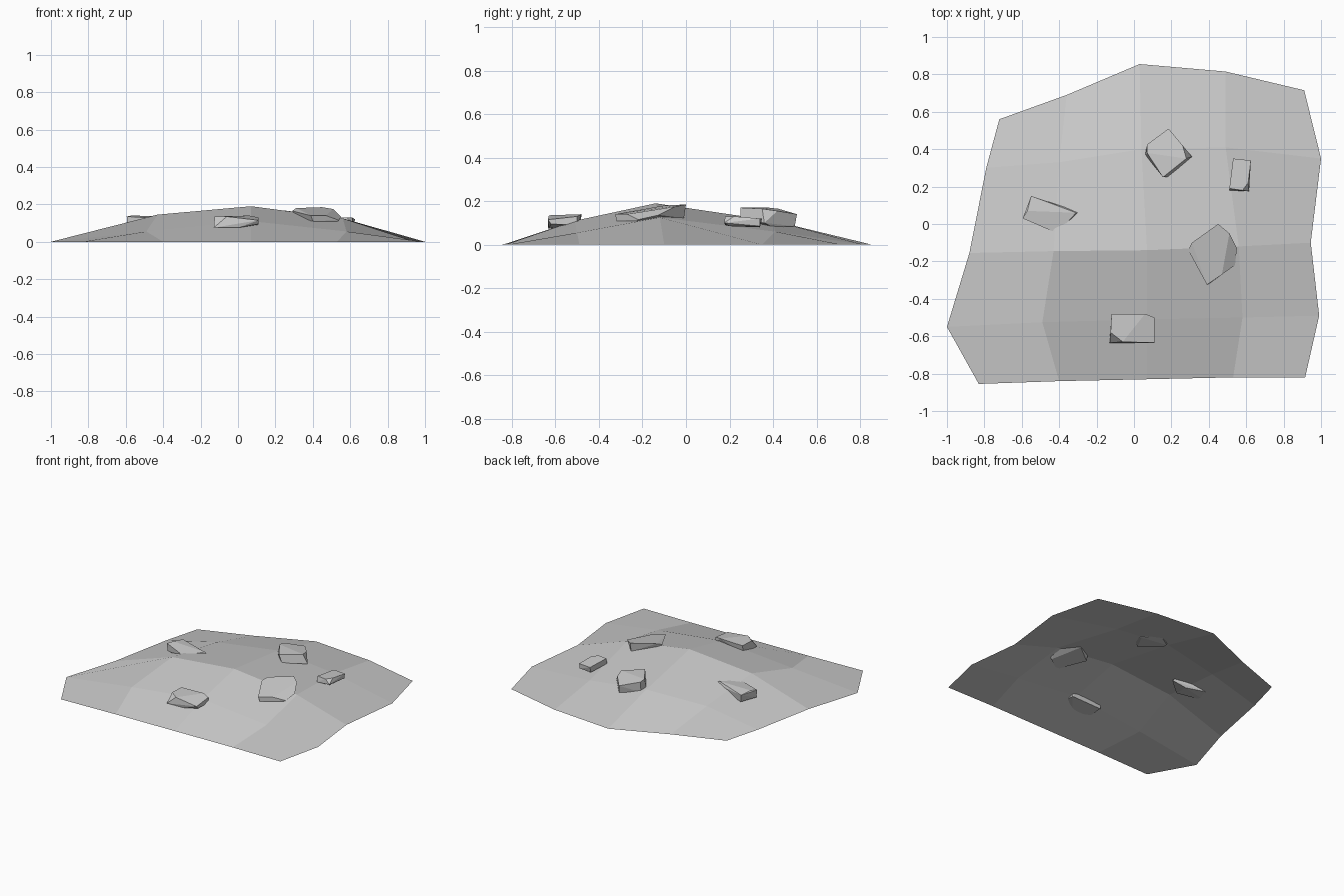
import bpy
import bmesh
from mathutils import Vector

SCALE = 0.01  # all outlines below are written in hundredths of a unit

default_cube = bpy.data.objects.get("Cube")
if default_cube:
    bpy.data.objects.remove(default_cube, do_unlink=True)


def make_material(name, colour):
    material = bpy.data.materials.new(name)
    material.use_nodes = True
    material.diffuse_color = colour
    shader = material.node_tree.nodes["Principled BSDF"]
    shader.inputs["Base Color"].default_value = colour
    return material


def add_object(name, bm, material):
    mesh = bpy.data.meshes.new(name)
    bm.to_mesh(mesh)
    bm.free()
    mesh.materials.append(material)
    result = bpy.data.objects.new(name, mesh)
    bpy.context.collection.objects.link(result)
    return result


def make_ground(name, rows, material):
    """Skin a grid of points with flat quads, normals up."""
    bm = bmesh.new()
    grid = [[bm.verts.new(Vector(point) * SCALE) for point in row] for row in rows]
    for front, back in zip(grid, grid[1:]):
        for i in range(len(front) - 1):
            bm.faces.new((front[i], front[i + 1], back[i + 1], back[i]))
    return add_object(name, bm, material)


def make_rock(name, top, base, material):
    """Chiselled stone: convex hull of a top outline and a base outline."""
    bm = bmesh.new()
    for point in top + base:
        bm.verts.new(Vector(point) * SCALE)
    hull = bmesh.ops.convex_hull(bm, input=bm.verts)
    loose = [v for v in bm.verts if not v.link_faces]
    bmesh.ops.delete(bm, geom=loose, context="VERTS")
    # merge nearly coplanar triangles into broad facets
    bmesh.ops.dissolve_limit(bm, angle_limit=0.09, verts=bm.verts, edges=bm.edges)
    bmesh.ops.recalc_face_normals(bm, faces=bm.faces)
    return add_object(name, bm, material)


stone = make_material("stone grey", (0.6, 0.6, 0.6, 1))

# Low mound, front edge to back edge
make_ground("ground_mound", [
    [(-83, -85.5, 0), (-40, -84, 0), (7, -83, 0), (53, -82, 0), (91.5, -82, 0)],
    [(-100, -55, 0), (-49, -52.5, 5.5), (7, -51, 11), (58, -50, 5.5), (99, -49, 0)],
    [(-88, -15.5, 0), (-43, -14.5, 14.5), (7, -14, 19), (56, -12, 12.5), (94.5, -10, 0)],
    [(-79, 30, 0), (-40, 33, 8), (4, 40, 11), (49, 41, 6), (100, 35, 0)],
    [(-72, 56, 0), (-36, 69, 0), (3, 85.5, 0), (49, 81.5, 0), (91, 71.5, 0)],
], stone)

# Stones half buried in the mound
make_rock("front_rock",
          [(-12, -48, 13.5), (6, -48, 14), (11, -50, 13), (11, -63.5, 11.5),
           (-6, -63, 13.5), (-12.5, -58, 13.5)],
          [(-13, -63.5, 7.5), (0, -63, 7.5), (11, -62, 9.5), (11, -50, 9),
           (-12, -49, 7.5)], stone)

make_rock("centre_rock",
          [(45, 0, 18.5), (31, -10, 18), (29, -14, 16.5), (39, -32.5, 14),
           (47, -27, 14), (51, -5, 17.5)],
          [(55, -13, 13.5), (54, -22, 11.5), (40, -32, 11), (52, -23, 10),
           (45, -1, 12), (30, -13, 12.5)], stone)

make_rock("back_rock",
          [(18.5, 51, 14), (7, 42.5, 16.5), (7, 38, 17), (15.5, 25, 17),
           (28, 35, 16.5), (26, 42, 15.5)],
          [(31, 36, 10), (18, 25, 11), (6, 37, 10), (7, 42, 9),
           (19, 50, 8.5), (27, 40, 8)], stone)

make_rock("side_rock",
          [(53, 35, 12), (51, 19, 13), (58, 18, 13), (61, 22, 13), (62.5, 34, 12)],
          [(61.5, 17.5, 10), (51, 18, 9), (60, 20, 8.5), (62, 34, 8.5),
           (53, 34, 8)], stone)

make_rock("left_rock",
          [(-55, 15, 13), (-57, 7, 14), (-31, 6, 13.5), (-41, -5, 12.5),
           (-59.5, 3, 13.5)],
          [(-28, 6, 11), (-40, -4, 10), (-59, 3, 8), (-54, 14, 7.5),
           (-38, 8, 8)], stone)
